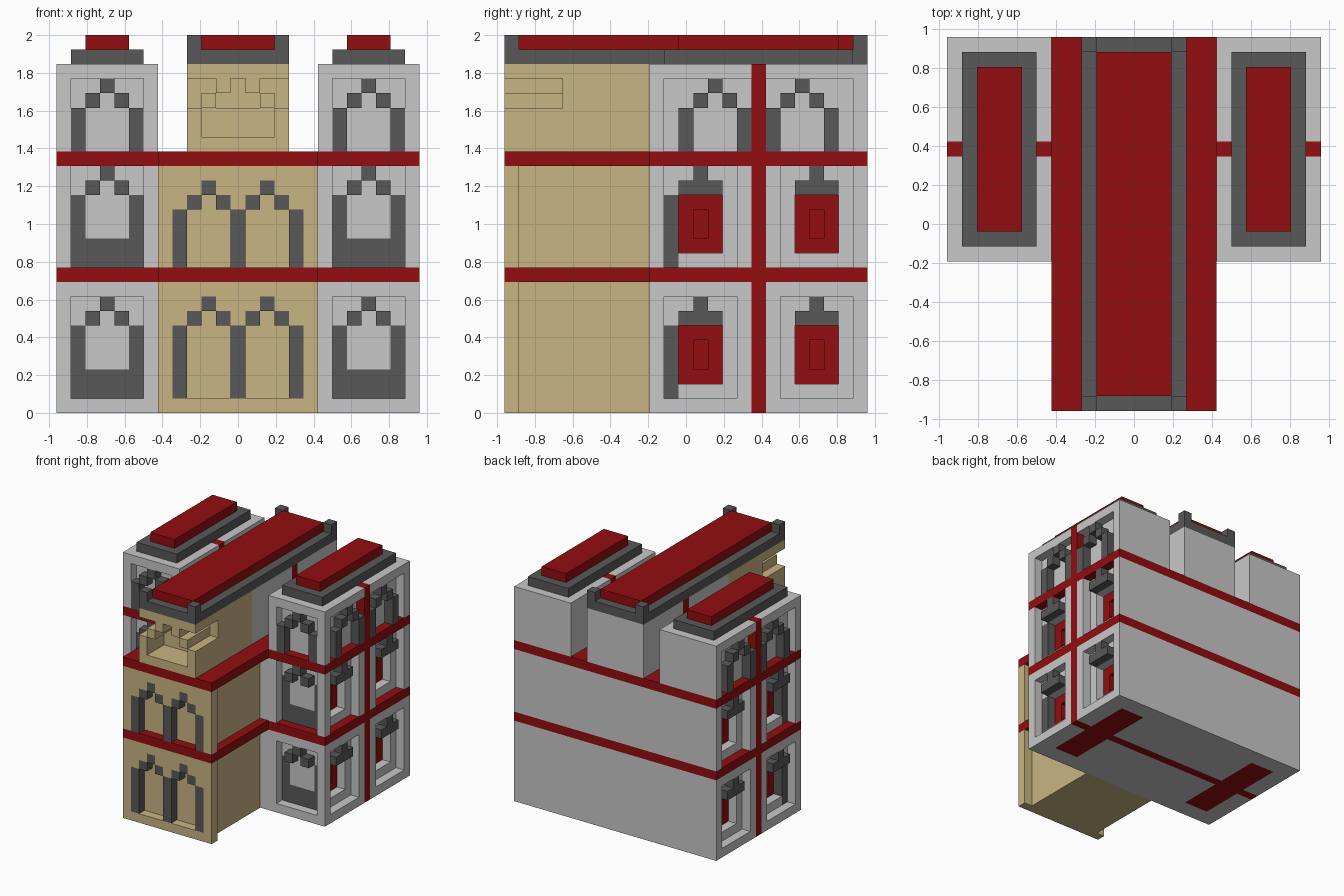
import bpy, bmesh

if "Cube" in bpy.data.objects:
    bpy.data.objects.remove(bpy.data.objects["Cube"])

# The building sits on a block grid: 25 x 25 x 26 blocks, one block = 1/13 unit.
V = 1 / 13
cells = {}          # (ix, iy, iz) -> part name


def block_range(x0, x1, y0, y1, z0, z1):
    for i in range(int(x0 + 12.5), int(x1 + 12.5)):
        for j in range(int(y0 + 12.5), int(y1 + 12.5)):
            for k in range(z0, z1):
                yield i, j, k
                yield 24 - i, j, k      # mirrored left/right


def fill(part, *box):
    for c in block_range(*box):
        cells[c] = part


def carve(*box):
    for c in block_range(*box):
        cells.pop(c, None)


def front_arch(part, c, y0, y1, z, foot=None):
    """Stepped arch on a front wall: shoulders at z, peak at z+1, legs down to foot."""
    for s in (-1, 1):
        fill(part, c + s - .5, c + s + .5, y0, y1, z, z + 1)
        if foot is not None:
            fill(part, c + 2 * s - .5, c + 2 * s + .5, y0, y1, foot, z)
    fill(part, c - .5, c + .5, y0, y1, z + 1, z + 2)


def side_arch(part, c, z, foot):
    """The same arch on the outer side walls."""
    for s in (-1, 1):
        fill(part, 11.5, 12.5, c + s - .5, c + s + .5, z, z + 1)
        fill(part, 11.5, 12.5, c + 2 * s - .5, c + 2 * s + .5, foot, z)
    fill(part, 11.5, 12.5, c - .5, c + .5, z + 1, z + 2)


# Main masses
fill('wing_walls', 5.5, 12.5, -2.5, 12.5, 0, 24)
fill('rear_block', -5.5, 5.5, -2.5, 12.5, 0, 18)
fill('rear_block', -3.5, 3.5, -2.5, 12.5, 18, 24)
fill('front_hall', -4.5, 4.5, -11.5, -2.5, 0, 17)
fill('front_hall', -5.5, 5.5, -12.5, -11.5, 0, 17)
fill('upper_hall', -3.5, 3.5, -12.5, -2.5, 18, 24)

# Red dividing wall, wing cores and floor bands
fill('dividing_wall', 0.5, 12.5, 4.5, 5.5, 0, 18)
fill('dividing_wall', -.5, .5, 4.5, 5.5, 0, 18)
fill('dividing_wall', -3.5, 3.5, 4.5, 5.5, 18, 24)
fill('dividing_wall', 5.5, 12.5, 4.5, 5.5, 18, 24)
fill('wing_core', 7.5, 10.5, -.5, 10.5, 0, 24)
for z in (9, 17):
    fill('floor_band', -12.5, 12.5, -2.5, 12.5, z, z + 1)
    fill('floor_band', -5.5, 5.5, -12.5, -2.5, z, z + 1)

# Lower two floors of the wings
for z in (1, 10):
    # front windows: recess, dark surround, stepped hood
    carve(6.5, 11.5, -2.5, -1.5, z, z + 7)
    fill('window_surround', 6.5, 11.5, -1.5, -.5, z, z + 2)
    for x in (6.5, 10.5):
        fill('window_surround', x, x + 1, -1.5, -.5, z + 2, z + 5)
    front_arch('window_hood', 9, -2.5, -1.5, z + 5)
    # side windows: recess, opening to the red core, hood
    for c in (1, 9):
        carve(11.5, 12.5, c - 2.5, c + 2.5, z, z + 7)
        carve(10.5, 11.5, c - 1.5, c + 1.5, z + 1, z + 5)
        carve(9.5, 10.5, c - .5, c + .5, z + 2, z + 4)
        fill('window_hood', 11.5, 12.5, c - 1.5, c + 1.5, z + 5, z + 6)
        fill('window_hood', 11.5, 12.5, c - .5, c + .5, z + 6, z + 7)

# Top floor arcades of the wings
carve(6.5, 11.5, -2.5, -1.5, 18, 23)
front_arch('arcade', 9, -2.5, -1.5, 21, 18)
carve(11.5, 12.5, -1.5, 4.5, 18, 23)
carve(11.5, 12.5, 5.5, 11.5, 18, 23)
for c in (2, 8):
    side_arch('arcade', c, 21, 18)

# Twin arches of the front hall
for foot, top in ((1, 6), (10, 14)):
    carve(.5, 3.5, -12.5, -11.5, foot, top)
    carve(1.5, 2.5, -12.5, -11.5, top, top + 1)
    front_arch('hall_arches', 2, -12.5, -11.5, top, foot)

# Balcony of the upper hall: side notches and a stepped vault
carve(-3.5, 3.5, -12.5, -8.5, 21, 23)
carve(-2.5, 2.5, -12.5, -9.5, 19, 21)
fill('upper_hall', 1.5, 2.5, -12.5, -8.5, 21, 22)
fill('upper_hall', .5, 1.5, -12.5, -8.5, 22, 23)

# Roofs
fill('wing_roof_base', 6.5, 11.5, -1.5, 11.5, 24, 25)
fill('wing_roof_cap', 7.5, 10.5, -.5, 10.5, 25, 26)
fill('hall_roof_base', -3.5, 3.5, -12.5, 12.5, 24, 25)
fill('hall_roof_cap', -2.5, 2.5, -11.5, 11.5, 25, 26)
for y in (-12.5, 11.5):
    fill('roof_corner_post', 2.5, 3.5, y, y + 1, 25, 26)

# Flat colours
COLOURS = {'light_stone': (.58, .58, .58), 'dark_stone': (.098, .098, .098),
           'red': (.29, .004, .005), 'sandstone': (.584, .462, .227)}
mats = {}
for name, rgb in COLOURS.items():
    mats[name] = bpy.data.materials.new(name)
    mats[name].diffuse_color = (*rgb, 1)
PART_COLOUR = {'wing_walls': 'light_stone', 'rear_block': 'light_stone',
               'front_hall': 'sandstone', 'upper_hall': 'sandstone',
               'dividing_wall': 'red', 'wing_core': 'red', 'floor_band': 'red',
               'wing_roof_cap': 'red', 'hall_roof_cap': 'red'}

# Turn each part into an object made of its exposed block faces only
CORNERS = ((0, 0), (1, 0), (1, 1), (0, 1))
for part in sorted(set(cells.values())):
    bm = bmesh.new()
    verts = {}
    for cell in [c for c, p in cells.items() if p == part]:
        for axis in range(3):
            for side in (0, 1):
                near = list(cell)
                near[axis] += 2 * side - 1
                if tuple(near) in cells:
                    continue
                loop = []
                for u, w in (CORNERS if side else CORNERS[::-1]):
                    p = list(cell)
                    p[axis] += side
                    p[(axis + 1) % 3] += u
                    p[(axis + 2) % 3] += w
                    p = tuple(p)
                    if p not in verts:
                        verts[p] = bm.verts.new(((p[0] - 12.5) * V, (p[1] - 12.5) * V, p[2] * V))
                    loop.append(verts[p])
                bm.faces.new(loop)
    bmesh.ops.dissolve_limit(bm, angle_limit=.01, verts=bm.verts[:], edges=bm.edges[:])
    mesh = bpy.data.meshes.new(part)
    bm.to_mesh(mesh)
    bm.free()
    mesh.materials.append(mats[PART_COLOUR.get(part, 'dark_stone')])
    bpy.context.collection.objects.link(bpy.data.objects.new(part, mesh))

for m in bpy.data.materials:
    if m.users and not m.is_grease_pencil:
        m.use_nodes = True
        m.node_tree.nodes["Principled BSDF"].inputs["Base Color"].default_value = m.diffuse_color
